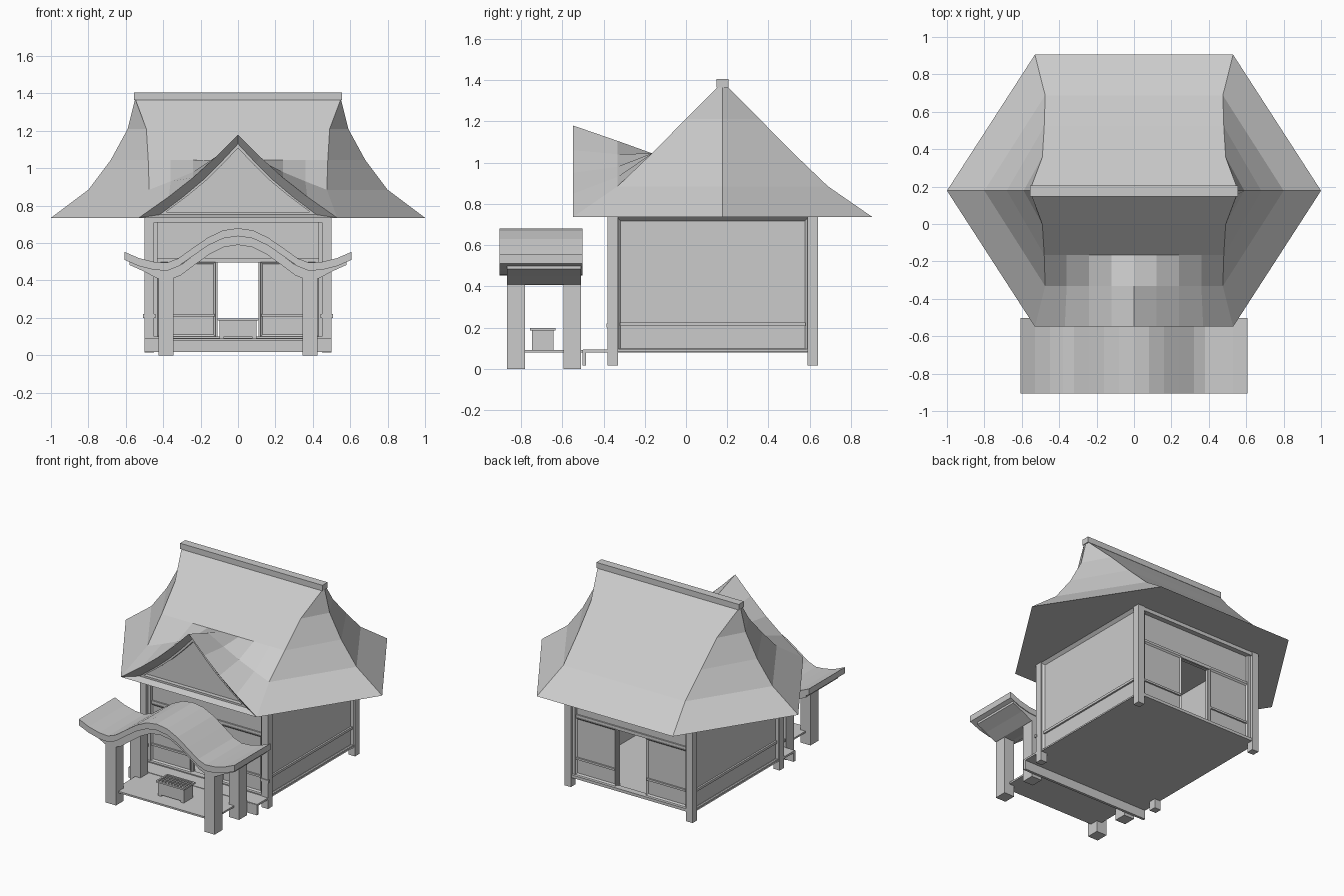
import bpy, bmesh

if "Cube" in bpy.data.objects:
    bpy.data.objects.remove(bpy.data.objects["Cube"])

def finish(name, bm):
    bmesh.ops.remove_doubles(bm, verts=bm.verts, dist=0.0005)
    bmesh.ops.recalc_face_normals(bm, faces=bm.faces)
    me = bpy.data.meshes.new(name)
    bm.to_mesh(me)
    bm.free()
    ob = bpy.data.objects.new(name, me)
    bpy.context.collection.objects.link(ob)
    return ob

def box(name, x0, x1, y0, y1, z0, z1, inset=None):
    """Box from its limits; inset=(axis, sign, width, depth) sinks a bevelled panel into one side."""
    bm = bmesh.new()
    bmesh.ops.create_cube(bm, size=1)
    for v in bm.verts:
        v.co = ((x0 + x1) / 2 + v.co.x * (x1 - x0),
                (y0 + y1) / 2 + v.co.y * (y1 - y0),
                (z0 + z1) / 2 + v.co.z * (z1 - z0))
    bm.normal_update()
    if inset:
        axis, sign, width, depth = inset
        f = [f for f in bm.faces if f.normal[axis] * sign > 0.9]
        bmesh.ops.inset_region(bm, faces=f, thickness=width, depth=-depth)
    return finish(name, bm)

def pair(name, x0, x1, *rest):
    box(name + "_right", x0, x1, *rest)
    box(name + "_left", -x1, -x0, *rest)

def strip(bm, a, b, cyclic=False):
    n = len(a)
    for i in range(n if cyclic else n - 1):
        j = (i + 1) % n
        bm.faces.new([bm.verts.new(p) for p in (a[i], a[j], b[j], b[i])])

def mirrored(pts):
    return [(-x, z) for x, z in pts[:0:-1]] + pts

# Main hip roof: height, side point x, corner x, half depth
YC = 0.178
levels = [(1.37, .55, .55, .02), (1.21, .59, .49, .18), (1.045, .68, .48, .343),
          (.885, .80, .475, .51), (.735, 1.0, .53, .727)]
bm = bmesh.new()
for i in range(4):
    rows = []
    for z, sx, cx, d in levels[i:i + 2]:
        rows.append([(cx, YC - d, z), (sx, YC, z), (cx, YC + d, z),
                     (-cx, YC + d, z), (-sx, YC, z), (-cx, YC - d, z)])
    strip(bm, rows[0], rows[1], cyclic=i < 2)
z, sx, cx, d = levels[-1]
bm.faces.new([bm.verts.new(p) for p in rows[1]])

# Front gable growing out of the main slope
back = mirrored([(0, 1.045), (.12, 1.045), (.24, 1.045), (.36, 1.045), (.48, 1.045)])
mid = mirrored([(0, 1.105), (.12, 1.04), (.24, .98), (.36, .93), (.475, .885)])
edge = mirrored([(0, 1.18), (.12, 1.06), (.24, .95), (.37, .848), (.53, .735)])
at = lambda pts, y: [(x, y, z) for x, z in pts]
strip(bm, at(back, -.165), at(mid, -.332))
strip(bm, at(mid, -.332), at(edge, -.549))
finish("roof", bm)

# Gable front: sloping barge, flat frame and recessed panel
bm = bmesh.new()
frame = [(x * .79, .752 + (z - .735) * .85) for x, z in edge]
inner = [(x * .73, .765 + (z - .735) * .77) for x, z in edge]
loops = [at(edge, -.549), at(frame, -.50), at(inner, -.50), at(inner, -.47)]
for a, b in zip(loops, loops[1:]):
    strip(bm, a, b, cyclic=True)
bm.faces.new([bm.verts.new(p) for p in loops[-1]])
finish("gable_front", bm)
box("ridge_cap", -.555, .555, .148, .205, 1.365, 1.405)

# Hall: floor, corner posts, side walls
box("hall_floor", -.49, .49, -.37, .63, .08, .095)
for tag, y in (("front", -.38), ("back", .59)):
    pair("corner_post_" + tag, .45, .5, y, y + .05, .015, .735)
for tag, s in (("right", 1), ("left", -1)):
    x = sorted((s * .46, s * .495))
    box("side_wall_" + tag, *x, -.335, .595, .08, .735, (0, s, .025, .02))
    x = sorted((s * .47, s * .487))
    box("side_rail_" + tag, *x, -.32, .58, .208, .225)

# Front and back walls with central doorways
for tag, s, y in (("front", -1, -.38), ("back", 1, .64)):
    def span(outer, inner):
        return sorted((y - s * outer, y - s * inner))
    pair(tag + "_wall", .11, .46, *span(.04, .06), .09, .735)
    box(tag + "_wall_top", -.11, .11, *span(.04, .06), .495, .735)
    box(tag + "_top_beam", -.45, .45, *span(.005, .05), .71, .735)
    box(tag + "_sill", -.45, .45, *span(.005, .05), .08, .1)
    box(tag + "_lintel", -.45, .45, *span(.03, .05), .497, .52)
    pair(tag + "_door", .12, .43, *span(.025, .045), .1, .5, (1, s, .015, .008))
    pair(tag + "_door_rail", .125, .425, *span(.022, .04), .208, .222)
    pair(tag + "_inner_post", .43, .45, *span(.02, .05), .1, .71)
pair("rail_end", .44, .507, -.386, -.37, .2, .22)

# Veranda in front of the hall
box("veranda_floor", -.5, .5, -.5, -.37, .08, .093)
box("veranda_beam", -.5, .5, -.503, -.485, .017, .09)

# Porch posts and floor
for tag, y in (("front", -.867), ("back", -.595)):
    pair("porch_post_" + tag, .345, .425, y, y + .087, 0, .46)
box("porch_floor", -.385, .385, -.84, -.49, .078, .09)

# Wavy porch roof in two layers
def wave(name, top, bottom, y0, y1):
    bm = bmesh.new()
    a, b = mirrored(top), mirrored(bottom)
    rows = [at(a, y0), at(a, y1), at(b, y1), at(b, y0)]
    for i in range(4):
        strip(bm, rows[i], rows[(i + 1) % 4])
    for i in (0, -1):
        bm.faces.new([bm.verts.new(r[i]) for r in rows])
    finish(name, bm)

curve = [(0, .68), (.08, .668), (.16, .63), (.24, .575), (.32, .518), (.38, .495),
         (.45, .5), (.53, .52), (.607, .553)]
lower = [(x, z - .043) for x, z in curve]
under = [(x * .955, z - .09 + .02 * (x > .5)) for x, z in curve]
wave("porch_roof", curve, lower, -.905, -.503)
wave("porch_roof_under", [(x * .955, z - .035) for x, z in curve], under, -.867, -.508)

# Offering box with slatted top
box("offering_box", -.1, .1, -.747, -.643, .1, .187)
pair("offering_box_foot", .075, .1, -.747, -.643, .088, .1)
for tag, y in (("front", -.757), ("back", -.645)):
    box("box_rim_" + tag, -.11, .11, y, y + .012, .185, .197)
pair("box_rim", .098, .11, -.757, -.633, .185, .197)
for i in range(8):
    x = -.084 + i * .024
    box("box_slat_%d" % i, x - .005, x + .005, -.745, -.645, .186, .194)
